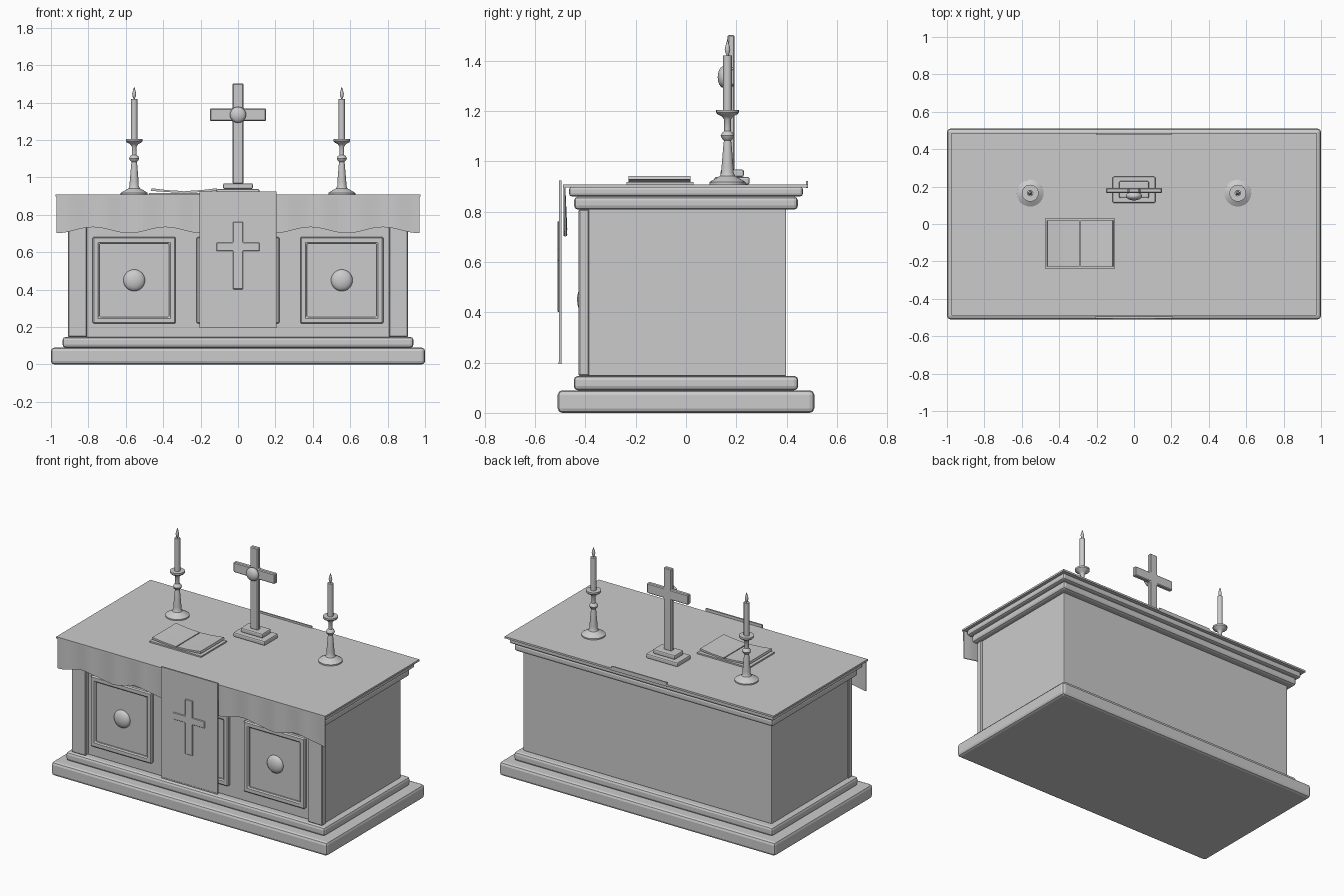
import bpy, bmesh, math
from mathutils import Matrix

if "Cube" in bpy.data.objects:
    bpy.data.objects.remove(bpy.data.objects["Cube"])

grey = bpy.data.materials.new("stone grey")
grey.diffuse_color = (0.6, 0.6, 0.6, 1)
grey.use_nodes = True
grey.node_tree.nodes["Principled BSDF"].inputs["Base Color"].default_value = grey.diffuse_color


def finish(name, bm, smooth=False, bevel=0, segs=2):
    bmesh.ops.recalc_face_normals(bm, faces=bm.faces)
    me = bpy.data.meshes.new(name)
    bm.to_mesh(me)
    bm.free()
    me.materials.append(grey)
    ob = bpy.data.objects.new(name, me)
    bpy.context.collection.objects.link(ob)
    if bevel:
        m = ob.modifiers.new("bevel", 'BEVEL')
        m.width, m.segments = bevel, segs
    if smooth:
        bpy.context.view_layer.objects.active = ob
        ob.select_set(True)
        bpy.ops.object.shade_smooth_by_angle(angle=math.radians(35))
        ob.select_set(False)
    return ob


def box(name, x0, x1, y0, y1, z0, z1, bevel=0, segs=2):
    bm = bmesh.new()
    bmesh.ops.create_cube(bm, size=1)
    for v in bm.verts:
        v.co = (x0 + (v.co.x + .5) * (x1 - x0), y0 + (v.co.y + .5) * (y1 - y0),
                z0 + (v.co.z + .5) * (z1 - z0))
    return finish(name, bm, False, bevel, segs)


def prism(name, pts, y0, y1, bevel=0):
    """Extrude an outline in the xz plane from y0 to y1."""
    bm = bmesh.new()
    f = bm.faces.new([bm.verts.new((x, y0, z)) for x, z in pts])
    r = bmesh.ops.extrude_face_region(bm, geom=[f])
    for v in r["geom"]:
        if isinstance(v, bmesh.types.BMVert):
            v.co.y = y1
    return finish(name, bm, False, bevel, 1)


def lathe(name, prof, cx, cy, n):
    bm = bmesh.new()
    rings = [[bm.verts.new((cx + r * math.cos(2 * math.pi * i / n),
                            cy + r * math.sin(2 * math.pi * i / n), z)) for i in range(n)]
             for r, z in prof]
    for a, b in zip(rings, rings[1:]):
        for i in range(n):
            j = (i + 1) % n
            bm.faces.new((a[i], a[j], b[j], b[i]))
    bm.faces.new(rings[0][::-1])
    bm.faces.new(rings[-1])
    return finish(name, bm, True)


def dome(name, x, y, z, r, depth):
    bm = bmesh.new()
    bmesh.ops.create_uvsphere(bm, u_segments=24, v_segments=12, radius=1)
    bmesh.ops.transform(bm, verts=bm.verts, matrix=Matrix.Translation((x, y, z))
                        @ Matrix.Diagonal((r, depth, r, 1)) @ Matrix.Rotation(math.pi / 2, 4, 'X'))
    return finish(name, bm, True)


def frame(name, x, z, hw, hh, w, y0, y1, bevel):
    """Rectangular picture-frame ring."""
    bm = bmesh.new()
    rings = []
    for d, y in ((0, y1), (0, y0), (w, y0), (w, y1)):
        rings.append([bm.verts.new((x + sx * (hw - d), y, z + sz * (hh - d)))
                      for sx, sz in ((-1, -1), (1, -1), (1, 1), (-1, 1))])
    for k in range(4):
        a, b = rings[k], rings[(k + 1) % 4]
        for i in range(4):
            j = (i + 1) % 4
            bm.faces.new((a[i], a[j], b[j], b[i]))
    return finish(name, bm, False, bevel, 1)


def latin_cross(hw, arm, z0, zl, zh, z1):
    return [(-hw, z0), (hw, z0), (hw, zl), (arm, zl), (arm, zh), (hw, zh),
            (hw, z1), (-hw, z1), (-hw, zh), (-arm, zh), (-arm, zl), (-hw, zl)]


# Stepped plinth, body and mouldings
for name, hx, hy, z0, z1, b in (
        ("plinth", 1.0, .51, 0, .09, .018), ("plinth_step", .938, .446, .09, .147, .016),
        ("body", .9, .398, .147, .81, .004), ("lower_moulding", .938, .445, .808, .86, .016),
        ("table_slab", .958, .465, .86, .9, .012)):
    box(name, -hx, hx, -hy, hy, z0, z1, b)

# Corner pilasters
for s in (-1, 1):
    box("pilaster", s * .858 - .051, s * .858 + .051, -.427, -.385, .147, .81, .005, 1)

# Front panels with frame and boss
for x, hw in ((-.555, .222), (0, .222), (.555, .222)):
    frame("panel_frame", x, .45, hw, .232, .036, -.422, -.39, .007)
    box("panel_field", x - hw + .03, x + hw - .03, -.405, -.39, .25, .65)
    if x:
        dome("panel_boss", x, -.405, .45, .058, .028)

# Altar cloth top
box("cloth_top", -.975, .975, -.49, .486, .897, .909)

# Rippled front drop of the cloth
bm = bmesh.new()
N = 80
rows = []
for i in range(N + 1):
    x = -.97 + 1.94 * i / N
    wave = math.cos(2 * math.pi * (x + .97) / .388)
    y = -.483 - .005 * math.sin(2 * math.pi * x / .194)
    rows.append([bm.verts.new(c) for c in (
        (x, -.486, .907), (x, y, .718 - .016 * wave),
        (x, y + .006, .718 - .016 * wave), (x, -.48, .907))])
for a, b in zip(rows, rows[1:]):
    for k in range(4):
        m = (k + 1) % 4
        bm.faces.new((a[k], a[m], b[m], b[k]))
bm.faces.new(rows[0])
bm.faces.new(rows[-1][::-1])
finish("cloth_front_drop", bm)

# Hanging runner with its cross, and its rear hem
box("runner", -.205, .205, -.505, -.495, .195, .924)
box("runner_hem", -.205, .205, -.507, -.495, .195, .203)
box("runner_rear_hem", -.2, .2, .477, .486, .895, .921)
prism("runner_cross", latin_cross(.027, .115, .402, .606, .652, .762), -.511, -.503, .003)

# Standing cross on two steps
box("cross_lower_step", -.115, .115, .113, .253, .908, .938, .008)
box("cross_upper_step", -.08, .08, .138, .23, .938, .968, .008)
prism("standing_cross", latin_cross(.029, .15, .965, 1.302, 1.368, 1.503), .165, .193, .005)
dome("cross_medallion", 0, .15, 1.335, .043, .024)

# Candlesticks, candles and flames
stick = [(.072, .908), (.072, .917), (.058, .926), (.03, .942), (.024, .956), (.024, .975),
         (.016, 1.07), (.014, 1.083), (.022, 1.09), (.027, 1.102), (.022, 1.113), (.013, 1.121),
         (.013, 1.165), (.022, 1.178), (.04, 1.188), (.045, 1.194), (.045, 1.205)]
for s in (-1, 1):
    lathe("candlestick", stick, s * .555, .165, 24)
    lathe("candle", [(.017, 1.2), (.017, 1.42)], s * .555, .165, 12)
    lathe("flame", [(.002, 1.418), (.009, 1.434), (.011, 1.446), (.007, 1.463), (.001, 1.484)],
          s * .555, .165, 12)

# Open book: cover and two tilted page blocks
cx = -.288
box("book_cover", cx - .187, cx + .187, -.237, .03, .908, .918)
for s in (-1, 1):
    pts = [(cx + s * .003, .916), (cx + s * .178, .928), (cx + s * .174, .942),
           (cx + s * .09, .932), (cx + s * .003, .927)]
    prism("book_pages", pts, -.228, .018)
